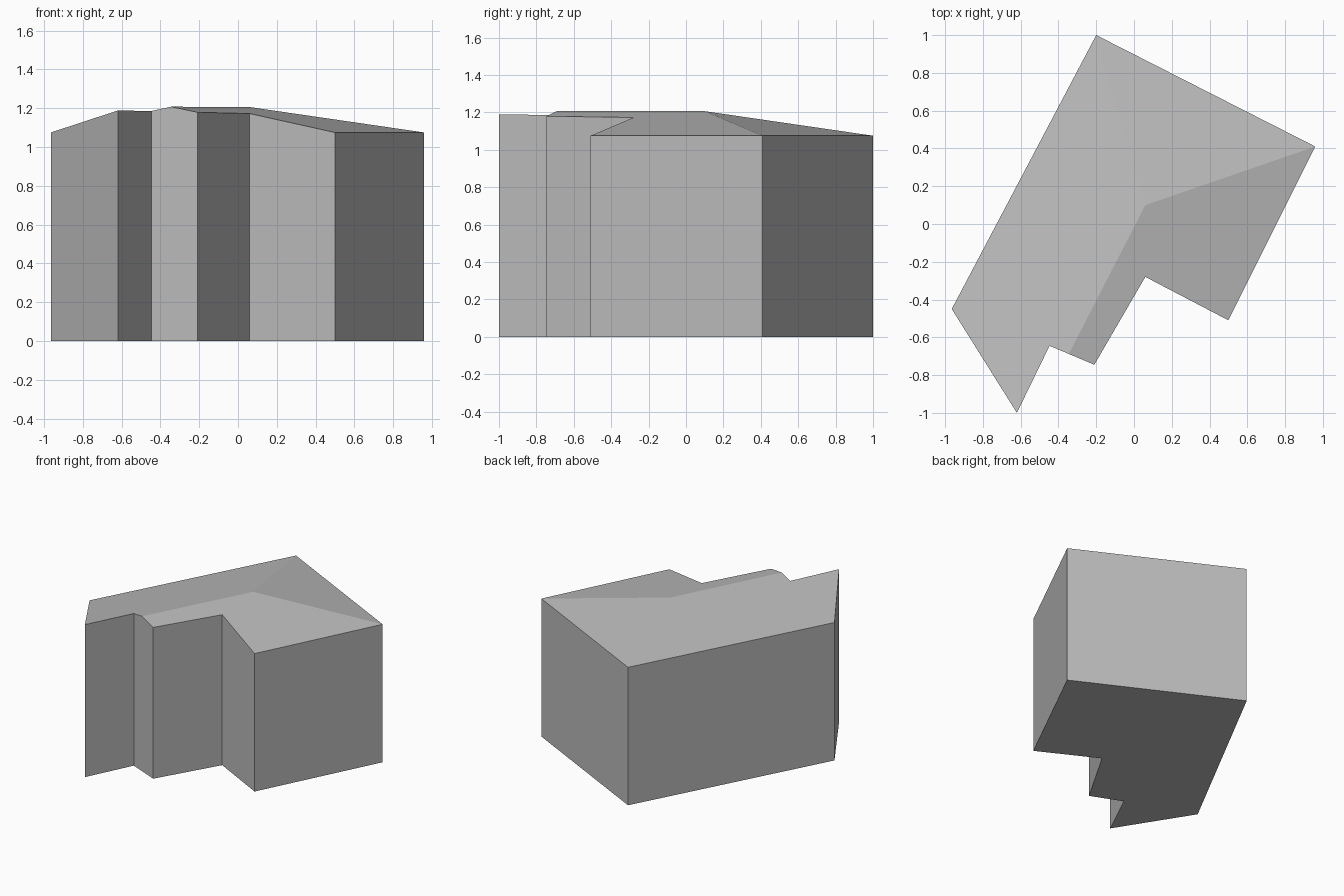
import bpy
import bmesh
from mathutils import Vector
from mathutils.geometry import normal

cube = bpy.data.objects.get("Cube")
if cube:
    bpy.data.objects.remove(cube, do_unlink=True)

EAVE, RIDGE, TALL = 1.075, 1.206, 1.4

# Wall corners, counter-clockwise from the left end
left, back, house_right = (0.96, 0.41), (-0.20, 1.0), (-0.965, -0.45)
front_left = (0.50, -0.51)
footprint = [left, back, house_right, (-0.62, -1.0), (-0.447, -0.645),
             (-0.21, -0.745), (0.06, -0.28), front_left]
ridge_end = Vector((0.06, 0.10, RIDGE))

# Grey shell
grey = bpy.data.materials.new("plain grey")
grey.use_nodes = True
colour = (0.5, 0.5, 0.5, 1)
grey.diffuse_color = colour
grey.node_tree.nodes["Principled BSDF"].inputs["Base Color"].default_value = colour

# Walls: footprint extruded past the roof
bm = bmesh.new()
base = bm.faces.new([bm.verts.new((x, y, 0)) for x, y in footprint])
top = bmesh.ops.extrude_face_region(bm, geom=[base], use_keep_orig=True)["geom"]
bmesh.ops.translate(bm, vec=(0, 0, TALL),
                    verts=[v for v in top if isinstance(v, bmesh.types.BMVert)])
bmesh.ops.recalc_face_normals(bm, faces=bm.faces)

# Hipped roof: each slope rises from an eave to the ridge end
for a, b in [(back, house_right), (front_left, left), (left, back)]:
    start, end = Vector((*a, EAVE)), Vector((*b, EAVE))
    up = normal(start, end, ridge_end)
    up = up if up.z > 0 else -up
    cut = bmesh.ops.bisect_plane(bm, geom=bm.verts[:] + bm.edges[:] + bm.faces[:],
                                 dist=1e-5, plane_co=ridge_end, plane_no=up,
                                 clear_outer=True)
    rim = [e for e in bm.edges if e.is_boundary]
    bmesh.ops.holes_fill(bm, edges=rim, sides=0)
bmesh.ops.recalc_face_normals(bm, faces=bm.faces)

mesh = bpy.data.meshes.new("building")
bm.to_mesh(mesh)
bm.free()
mesh.materials.append(grey)
building = bpy.data.objects.new("building", mesh)
bpy.context.collection.objects.link(building)
